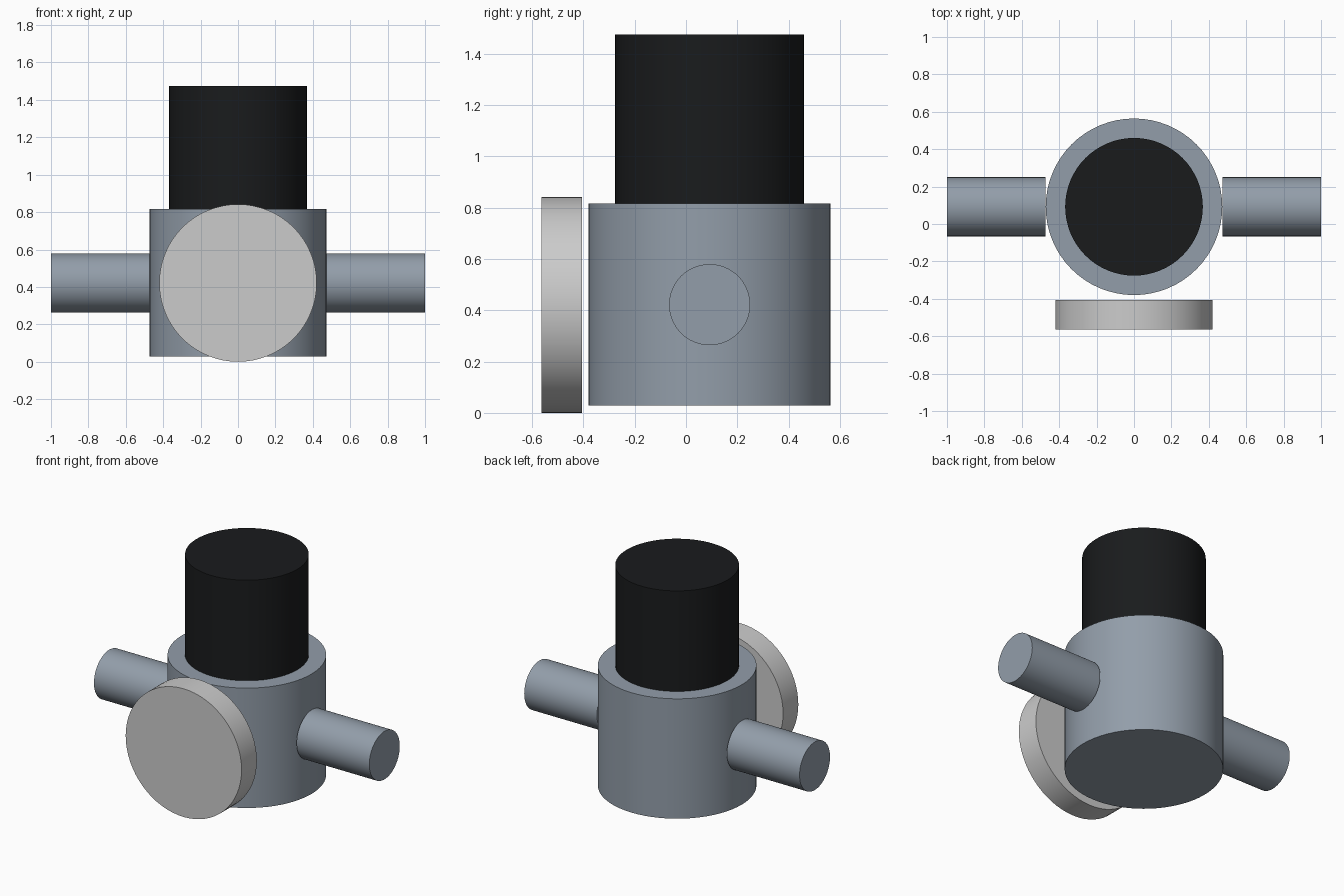
import bpy
from math import pi, radians

if "Cube" in bpy.data.objects:
    bpy.data.objects.remove(bpy.data.objects["Cube"])

CY, CZ = 0.092, 0.422  # shared axis of body and side pipes


def material(name, color):
    m = bpy.data.materials.new(name)
    m.diffuse_color = (*color, 1)
    m.use_nodes = True
    m.node_tree.nodes["Principled BSDF"].inputs["Base Color"].default_value = m.diffuse_color
    return m


def cylinder(name, radius, depth, loc, rot=(0, 0, 0), mat=None):
    bpy.ops.mesh.primitive_cylinder_add(vertices=64, radius=radius, depth=depth,
                                        location=loc, rotation=rot)
    ob = bpy.context.object
    ob.name = name
    if mat:
        ob.data.materials.append(mat)
    bpy.ops.object.shade_smooth_by_angle(angle=radians(30))
    return ob


slate = material("slate", (0.29, 0.34, 0.40))
black = material("black", (0.01, 0.011, 0.012))

# Main housing and the dark cap standing on it
cylinder("body", 0.472, 0.787, (0, CY, CZ), mat=slate)
cylinder("cap", 0.368, 0.66, (0, CY, 0.8155 + 0.33), mat=black)

# Side pipes, touching the housing at left and right
for side, s in (("left", -1), ("right", 1)):
    cylinder(f"{side}_pipe", 0.158, 0.528, (s * 0.736, CY, CZ), (0, pi / 2, 0), slate)

# Front disc, set slightly off the housing
cylinder("front_disc", 0.421, 0.158, (0, -0.485, 0.421), (pi / 2, 0, 0))
